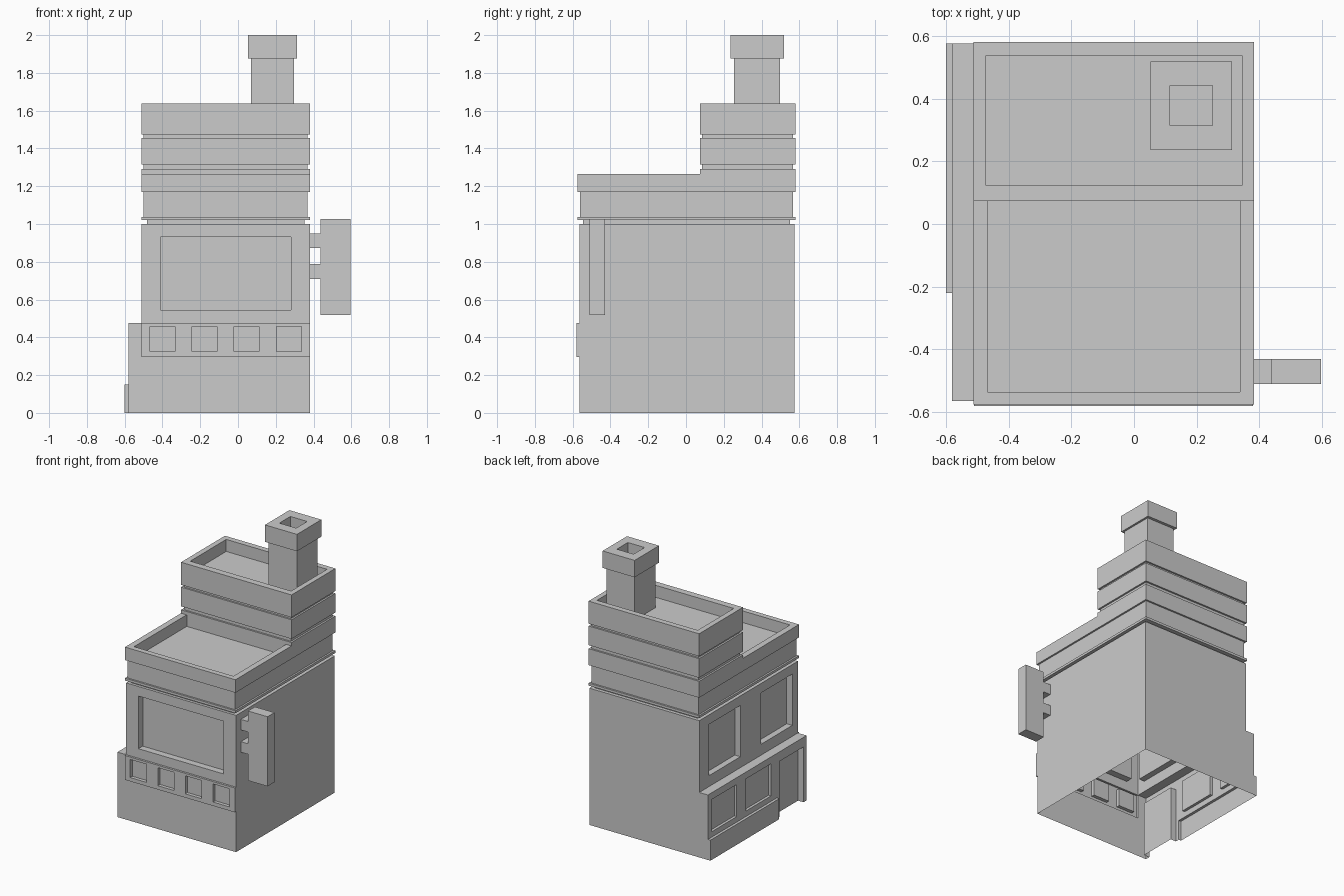
import bpy, bmesh

if "Cube" in bpy.data.objects:
    bpy.data.objects.remove(bpy.data.objects["Cube"])


def finish(bm, name):
    me = bpy.data.meshes.new(name)
    bm.to_mesh(me)
    bm.free()
    ob = bpy.data.objects.new(name, me)
    bpy.context.scene.collection.objects.link(ob)
    return ob


def box(name, x0, x1, y0, y1, z0, z1):
    bm = bmesh.new()
    bmesh.ops.create_cube(bm, size=1)
    for v in bm.verts:
        v.co = (x1 if v.co.x > 0 else x0, y1 if v.co.y > 0 else y0, z1 if v.co.z > 0 else z0)
    return finish(bm, name)


def rings(name, levels):
    """Shell through a stack of rectangles (x0, x1, y0, y1, z): open start, capped end."""
    bm = bmesh.new()
    prev = None
    for x0, x1, y0, y1, z in levels:
        ring = [bm.verts.new(p) for p in ((x0, y0, z), (x1, y0, z), (x1, y1, z), (x0, y1, z))]
        if prev:
            for i in range(4):
                j = (i + 1) % 4
                bm.faces.new((prev[i], prev[j], ring[j], ring[i]))
        prev = ring
    bm.faces.new(prev)
    return finish(bm, name)


def combine(target, other, operation):
    mod = target.modifiers.new("combine", 'BOOLEAN')
    mod.operation = operation
    mod.solver = 'EXACT'
    mod.object = other
    bpy.context.view_layer.update()
    me = bpy.data.meshes.new_from_object(target.evaluated_get(bpy.context.evaluated_depsgraph_get()))
    target.modifiers.clear()
    target.data = me
    bpy.data.objects.remove(other)


def inset(r, d, z):
    return (r[0] + d, r[1] - d, r[2] + d, r[3] - d, z)


# Main walls, with the wider ground floor, front band and side plinth
body = box("building_walls", -0.51, 0.38, -0.565, 0.575, -0.1, 1.1)
for b in [(-0.58, -0.3, -0.565, 0.575, -0.1, 0.475),
          (-0.51, 0.38, -0.58, -0.4, 0.297, 0.475),
          (-0.60, -0.4, -0.22, 0.575, -0.1, 0.15)]:
    combine(body, box("addition", *b), 'UNION')

# Recesses: front window, small front panels, side windows, door
cuts = [(-0.41, 0.28, -0.8, -0.515, 0.545, 0.93)]
cuts += [(x - 0.066, x + 0.066, -0.8, -0.555, 0.325, 0.457) for x in (-0.4, -0.177, 0.046, 0.27)]
cuts += [(-0.8, -0.465, y - 0.18, y + 0.18, 0.555, 0.93) for y in (0.28, -0.32)]
cuts += [(-0.8, -0.56, y - 0.145, y + 0.145, 0.19, 0.425) for y in (0.387, -0.01)]
cuts += [(-0.8, -0.535, -0.53, -0.25, -0.3, 0.405)]
for c in cuts:
    combine(body, box("cutter", *c), 'DIFFERENCE')

# Open the shell at the bottom and where the cornice continues
bm = bmesh.new()
bm.from_mesh(body.data)
for z, n in ((0, -1), (1, 1)):
    bmesh.ops.bisect_plane(bm, geom=bm.verts[:] + bm.edges[:] + bm.faces[:],
                           plane_co=(0, 0, z), plane_no=(0, 0, n), clear_outer=True)
bm.to_mesh(body.data)
bm.free()

# Stepped cornice and lower parapet roof
low = (-0.512, 0.382, -0.575, 0.58)
rings("lower_cornice", [
    (-0.51, 0.38, -0.565, 0.575, 1.0), inset(low, 0.03, 1.0), inset(low, 0.03, 1.02),
    low + (1.02,), low + (1.038,), inset(low, 0.013, 1.038), inset(low, 0.013, 1.17),
    low + (1.17,), low + (1.265,),
    (-0.467, 0.338, -0.535, 0.075, 1.265), (-0.467, 0.338, -0.535, 0.075, 1.18)])

# Banded upper storey with parapet roof
up = (-0.512, 0.382, 0.073, 0.58)
levels = [up + (1.265,), up + (1.29,)]
for z0, z1, z2 in ((1.29, 1.316, 1.456), (1.456, 1.473, 1.638)):
    levels += [inset(up, 0.013, z0), inset(up, 0.013, z1), up + (z1,), up + (z2,)]
levels += [(-0.472, 0.344, 0.122, 0.538, 1.638), (-0.472, 0.344, 0.122, 0.538, 1.55)]
rings("upper_storey", levels)

# Chimney with hollow cap
shaft, cap, flue = (0.068, 0.297, 0.255, 0.497), (0.053, 0.312, 0.236, 0.518), (0.115, 0.251, 0.314, 0.441)
rings("chimney", [shaft + (1.55,), shaft + (1.876,), cap + (1.876,), cap + (2.0,),
                  flue + (2.0,), flue + (1.9,)])

# Hanging side board and its brackets
box("side_board", 0.438, 0.596, -0.51, -0.43, 0.518, 1.027)
for i, z in enumerate((0.71, 0.873)):
    box(f"board_bracket_{i + 1}", 0.38, 0.438, -0.51, -0.43, z, z + 0.077)

# Consistent outward normals
for ob in bpy.context.scene.objects:
    bm = bmesh.new()
    bm.from_mesh(ob.data)
    bmesh.ops.recalc_face_normals(bm, faces=bm.faces[:])
    bm.to_mesh(ob.data)
    bm.free()
